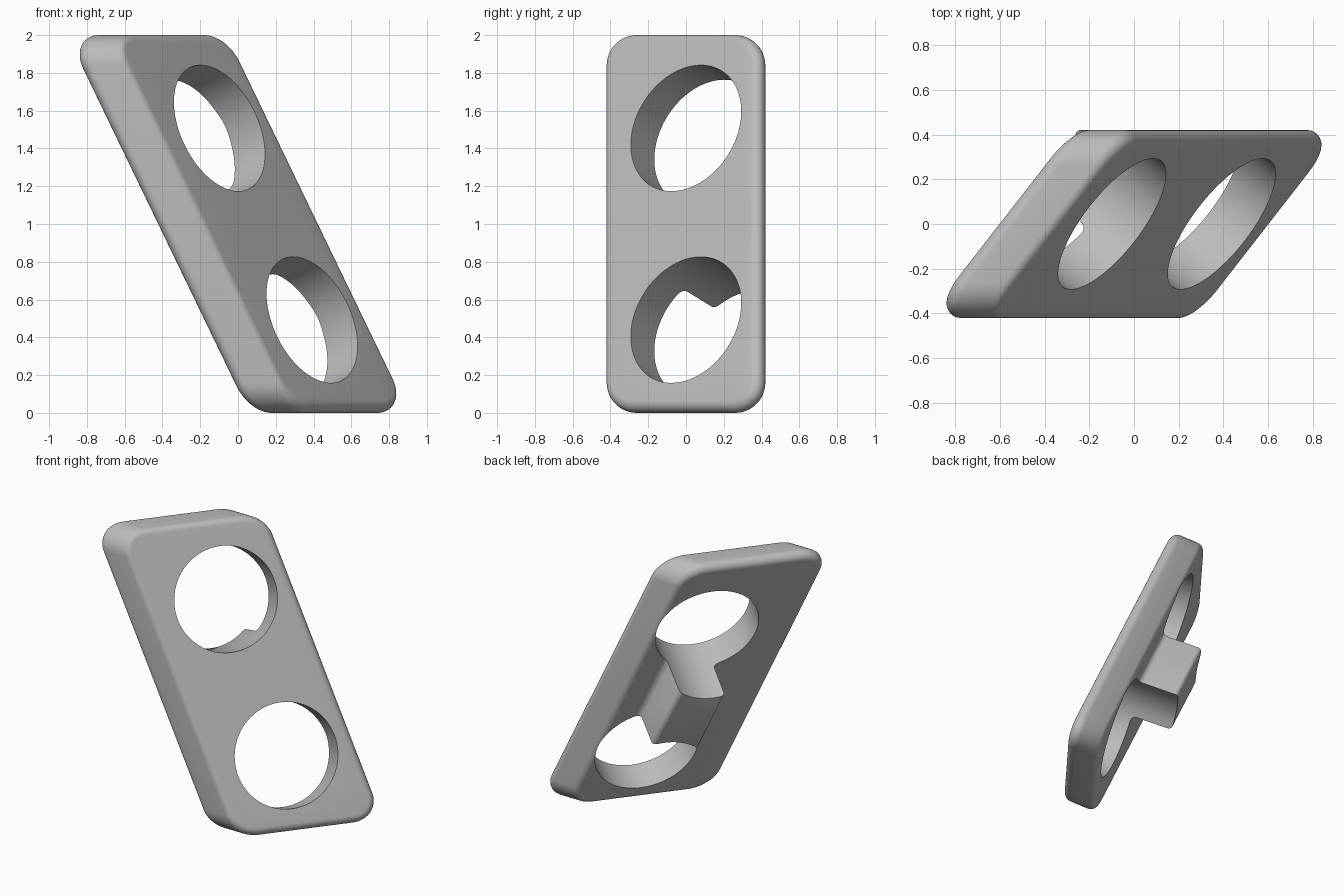
import bpy
import bmesh
from math import pi, cos, sin, radians
from mathutils import Vector, Matrix

if "Cube" in bpy.data.objects:
    bpy.data.objects.remove(bpy.data.objects["Cube"])

# Plate plane: x = SY * y + SZ * (z - 1), leaning and turned
SY, SZ = 0.778, -0.483
NORMAL = Vector((1, -SY, -SZ)).normalized()
ALONG = Vector((-SZ, 0, -1)).normalized()
ACROSS = NORMAL.cross(ALONG)
HALF_X = 0.147                      # half thickness measured along x
FILLET = 0.05
THICK = 2 * HALF_X * NORMAL.x
HOLE_R, HOLE_OFFSET = 0.357, 0.5635

# Local frame on the front face: x runs down the plate, y across, z outwards
frame = Matrix((ALONG, ACROSS, NORMAL)).transposed().to_4x4()
frame.translation = Vector((HALF_X, 0, 1))

grey = bpy.data.materials.new("light grey")
grey.use_nodes = True
colour = (0.5, 0.5, 0.5, 1)
grey.diffuse_color = colour
grey.node_tree.nodes["Principled BSDF"].inputs["Base Color"].default_value = colour


def make_object(name, bm):
    bmesh.ops.recalc_face_normals(bm, faces=bm.faces)
    mesh = bpy.data.meshes.new(name)
    bm.to_mesh(mesh)
    bm.free()
    mesh.materials.append(grey)
    obj = bpy.data.objects.new(name, mesh)
    bpy.context.collection.objects.link(obj)
    return obj


def loft(name, rings):
    """Skin closed rings of points and cap both ends."""
    bm = bmesh.new()
    rows = [[bm.verts.new(p) for p in ring] for ring in rings]
    for a, b in zip(rows, rows[1:]):
        for i in range(len(a)):
            j = (i + 1) % len(a)
            bm.faces.new((a[i], a[j], b[j], b[i]))
    bm.faces.new(rows[0])
    bm.faces.new(rows[-1])
    return make_object(name, bm)


def activate(obj):
    bpy.ops.object.select_all(action='DESELECT')
    obj.select_set(True)
    bpy.context.view_layer.objects.active = obj


def cut(obj, cutters):
    activate(obj)
    for cutter in cutters:
        mod = obj.modifiers.new("hole", 'BOOLEAN')
        mod.operation = 'DIFFERENCE'
        mod.solver = 'EXACT'
        mod.object = cutter
        bpy.ops.object.modifier_apply(modifier=mod.name)


def smooth(obj):
    activate(obj)
    bpy.ops.object.shade_smooth_by_angle(angle=radians(35))


# Plate: rounded rectangle swept along x, sheared, with rolled edges
CORNER = 0.16
outline = []
for k, (sy, sz) in enumerate([(1, 1), (-1, 1), (-1, -1), (1, -1)]):
    for i in range(13):
        a = k * pi / 2 + i * pi / 24
        m = Vector((0, cos(a), sin(a)))
        centre = Vector((0, sy * (0.42 - CORNER), sz * (1 - CORNER)))
        outline.append((centre + m * (CORNER - FILLET), m))


def edge_ring(side, t):
    ring = []
    for p, m in outline:
        x = SY * p.y + SZ * p.z + side * (HALF_X - FILLET / NORMAL.x)
        d = m.slerp(side * NORMAL, t) if hasattr(m, "slerp") else m
        ring.append(Vector((x, p.y, p.z + 1)) + FILLET * d)
    return ring


STEPS = 8
rings = [edge_ring(-1, 1 - k / STEPS) for k in range(STEPS + 1)]
rings += [edge_ring(1, k / STEPS) for k in range(STEPS + 1)]
plate = loft("plate", rings)

# Round cutters for the two holes
cutters = []
for side in (-1, 1):
    bm = bmesh.new()
    bmesh.ops.create_cone(bm, cap_ends=True, segments=96, radius1=HOLE_R,
                          radius2=HOLE_R, depth=2)
    bm.transform(frame @ Matrix.Translation((side * HOLE_OFFSET, 0, 0)))
    cutter = make_object("hole_cutter", bm)
    cutter.hide_render = True
    cutters.append(cutter)
cut(plate, cutters)

# Rear boss: flared foot profile with rounded end, waisted by the holes
HALF_W, DEPTH, FLARE, ROUND = 0.17, 0.51, 0.035, 0.03
half = [(HALF_W + FLARE, THICK - 0.01)]
for i in range(7):
    a = i * pi / 12
    half.append((HALF_W + FLARE * (1 - sin(a)), THICK + FLARE * (1 - cos(a))))
for i in range(7):
    a = i * pi / 12
    half.append((HALF_W - ROUND * (1 - cos(a)), DEPTH - ROUND * (1 - sin(a))))
profile = half + [(-w, q) for w, q in reversed(half)]
boss = loft("rear_boss", [[frame @ Vector((l, w, -q)) for w, q in profile]
                          for l in (-0.3, 0.3)])
cut(boss, cutters)

# Soften the sharp outer edges of the boss, leaving the foot crisp
bm = bmesh.new()
bm.from_mesh(boss.data)
inverse = frame.inverted()
sharp = [e for e in bm.edges
         if len(e.link_faces) == 2 and e.calc_face_angle(0) > radians(40)
         and all(-(inverse @ v.co).z > THICK + FLARE - 0.002 for v in e.verts)]
bmesh.ops.bevel(bm, geom=sharp, offset=0.018, segments=3, profile=0.5,
                affect='EDGES', clamp_overlap=True)
bm.to_mesh(boss.data)
bm.free()

for cutter in cutters:
    bpy.data.objects.remove(cutter)
smooth(plate)
smooth(boss)
